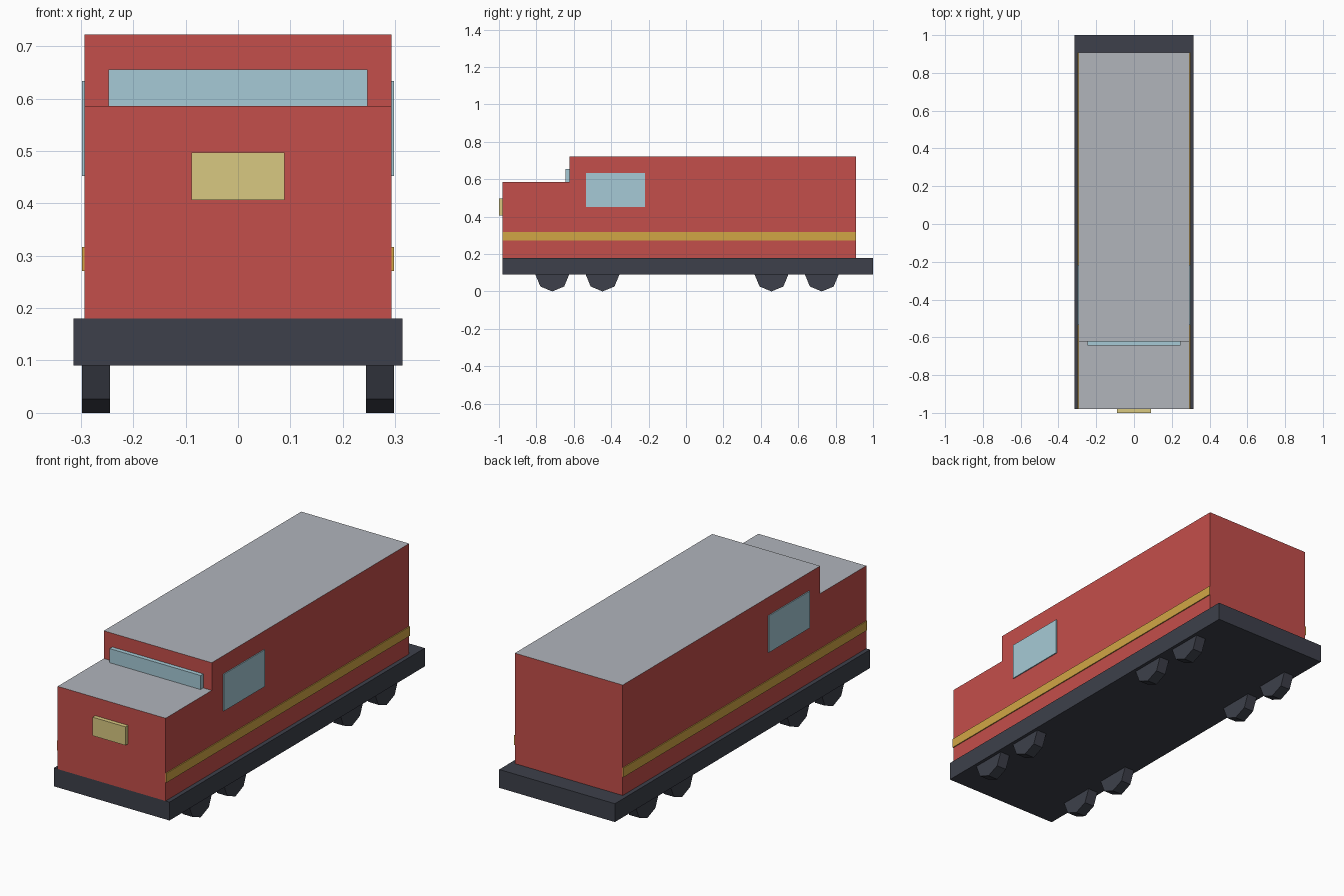
import bpy, bmesh
from math import cos, sin, pi

if "Cube" in bpy.data.objects:
    bpy.data.objects.remove(bpy.data.objects["Cube"])


def material(name, rgb):
    m = bpy.data.materials.new(name)
    m.diffuse_color = (*rgb, 1)
    m.use_nodes = True
    m.node_tree.nodes["Principled BSDF"].inputs["Base Color"].default_value = m.diffuse_color
    return m


RED = material("red_paint", (0.55, 0.077, 0.069))
ROOF = material("roof_grey", (0.44, 0.46, 0.50))
DARK = material("dark_metal", (0.047, 0.051, 0.069))
YELLOW = material("yellow_stripe", (0.64, 0.38, 0.06))
GLASS = material("glass", (0.38, 0.59, 0.67))
LAMP = material("lamp", (0.69, 0.58, 0.22))


def prism(name, profile, x0, x1, mat, top_mat=None):
    """Extrude a side (y, z) profile from x0 to x1."""
    bm = bmesh.new()
    face = bm.faces.new([bm.verts.new((x0, y, z)) for y, z in profile])
    new = bmesh.ops.extrude_face_region(bm, geom=[face])["geom"]
    bmesh.ops.translate(bm, vec=(x1 - x0, 0, 0),
                        verts=[g for g in new if isinstance(g, bmesh.types.BMVert)])
    bmesh.ops.recalc_face_normals(bm, faces=bm.faces)
    bm.normal_update()
    mesh = bpy.data.meshes.new(name)
    mesh.materials.append(mat)
    if top_mat:
        mesh.materials.append(top_mat)
        for f in bm.faces:
            f.material_index = int(f.normal.z > 0.9)
    bm.to_mesh(mesh)
    bm.free()
    obj = bpy.data.objects.new(name, mesh)
    bpy.context.collection.objects.link(obj)
    return obj


def box(name, x, y, z, mat):
    return prism(name, [(y[0], z[0]), (y[1], z[0]), (y[1], z[1]), (y[0], z[1])],
                 x[0], x[1], mat)


# Chassis and stepped body with grey roof surfaces
box("chassis", (-0.314, 0.314), (-0.98, 1.0), (0.09, 0.18), DARK)
prism("body", [(-0.98, 0.18), (0.909, 0.18), (0.909, 0.722), (-0.622, 0.722),
               (-0.622, 0.586), (-0.98, 0.586)], -0.293, 0.293, RED, ROOF)

# Windscreen and headlight
box("windscreen", (-0.247, 0.247), (-0.643, -0.622), (0.586, 0.655), GLASS)
box("headlight", (-0.089, 0.089), (-1.0, -0.98), (0.406, 0.497), LAMP)

# Side details and octagonal wheels on both sides
for side, s in (("left", -1), ("right", 1)):
    box(f"{side}_stripe", (s * 0.293, s * 0.298), (-0.98, 0.909), (0.271, 0.317), YELLOW)
    box(f"{side}_window", (s * 0.293, s * 0.298), (-0.535, -0.218), (0.452, 0.633), GLASS)
    for i, y in enumerate((-0.715, -0.446, 0.457, 0.726), 1):
        rim = [(y + 0.09 * sin(k * pi / 4), 0.09 + 0.09 * cos(k * pi / 4)) for k in range(8)]
        prism(f"{side}_wheel_{i}", rim, s * 0.244, s * 0.298, DARK)
